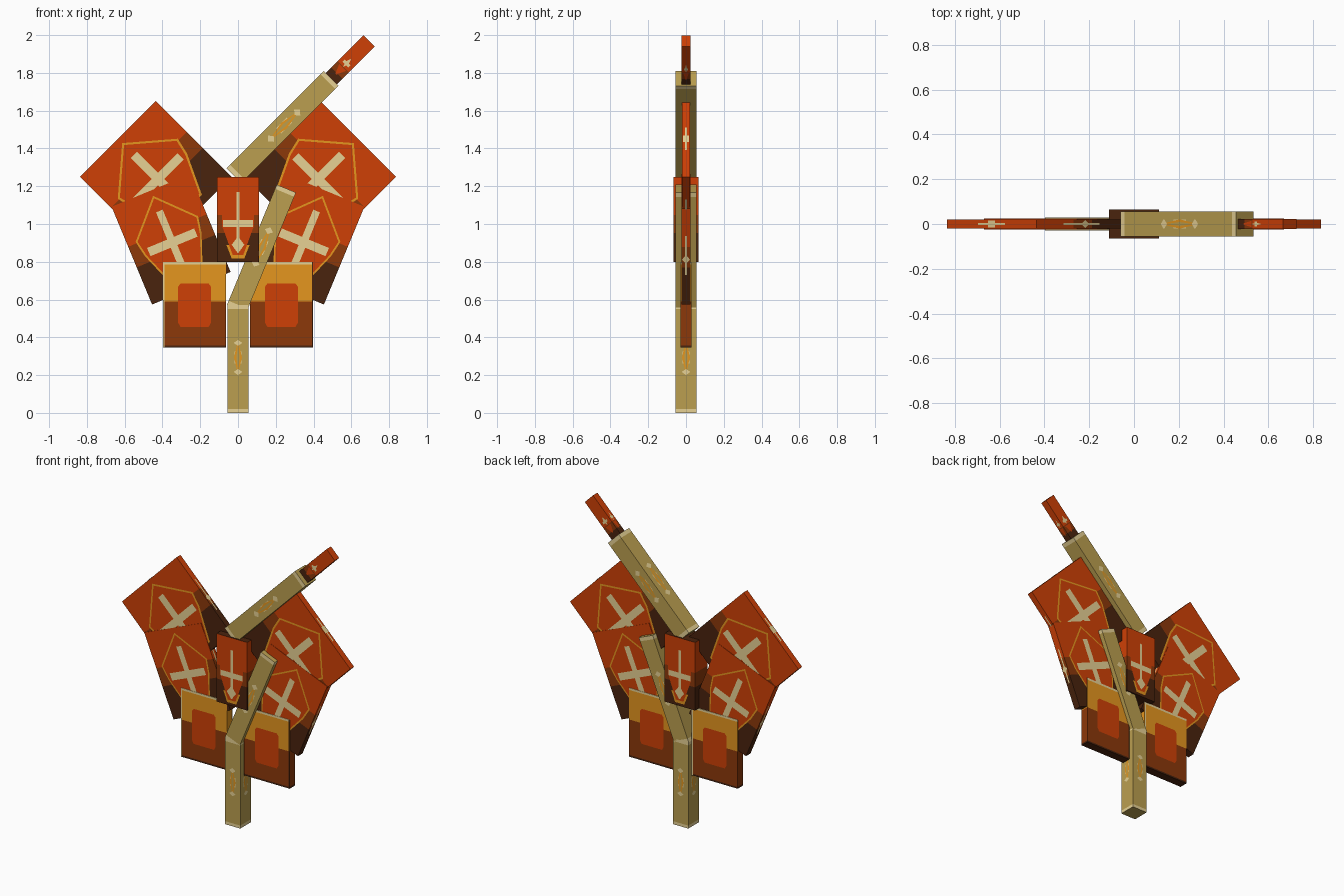
import bpy, bmesh, math
from mathutils import Matrix, Vector

if "Cube" in bpy.data.objects:
    bpy.data.objects.remove(bpy.data.objects["Cube"])


def srgb(h):
    c = [int(h[i:i + 2], 16) / 255 for i in (0, 2, 4)]
    return [x / 12.92 if x < .04045 else ((x + .055) / 1.055) ** 2.4 for x in c] + [1]


COLOURS = {"rust_orange": "CF4006", "brown": "8C380A", "dark_brown": "4A230D",
           "cream": "EAD496", "amber": "E5961F", "khaki": "BB9F50"}
NAMES = list(COLOURS)
MATS = []
for n, h in COLOURS.items():
    m = bpy.data.materials.new(n)
    m.diffuse_color = srgb(h)
    m.use_nodes = True
    m.node_tree.nodes["Principled BSDF"].inputs["Base Color"].default_value = m.diffuse_color
    MATS.append(m)

EPS = .0008  # height of one paint layer


def block(name, base, angle, w, h, t, bands, paint=(), edge_paint=(), end_paint=(), ends=None):
    """Box standing on base (x, z), tilted in the xz plane.
    bands: (upper end as a fraction of height, colour), from the bottom up.
    paint (front and back) and edge_paint (narrow sides): (colour, outline)
    in units of half width and height; end_paint: the same on the top end."""
    bm = bmesh.new()

    def ring(z):
        return [bm.verts.new((x * w / 2, y * t / 2, z))
                for x, y in ((-1, -1), (1, -1), (1, 1), (-1, 1))]

    def face(vs, colour):
        bm.faces.new(vs).material_index = NAMES.index(colour)

    low = ring(0)
    face(low[::-1], ends or bands[0][1])
    for top, colour in bands:
        high = ring(top * h)
        for i in range(4):
            j = (i + 1) % 4
            face((low[i], low[j], high[j], high[i]), colour)
        low = high
    face(low, ends or bands[-1][1])
    # painted shapes on the four sides
    for k in range(4):
        rot = Matrix.Rotation(k * math.pi / 2, 3, 'Z')
        a, b, shapes = (t, w, edge_paint) if k % 2 else (w, t, paint)
        for layer, (colour, pts) in enumerate(shapes, 1):
            face([bm.verts.new(rot @ Vector((u * a / 2, -b / 2 - layer * EPS, v * h)))
                  for u, v in pts], colour)
    for layer, (colour, pts) in enumerate(end_paint, 1):
        face([bm.verts.new((u * w / 2, v * t / 2, h + layer * EPS)) for u, v in pts], colour)
    me = bpy.data.meshes.new(name)
    bm.to_mesh(me)
    bm.free()
    for m in MATS:
        me.materials.append(m)
    ob = bpy.data.objects.new(name, me)
    ob.matrix_world = (Matrix.Translation((base[0], 0, base[1]))
                       @ Matrix.Rotation(math.radians(angle), 4, 'Y'))
    bpy.context.collection.objects.link(ob)


def rect(u, v0, v1, u0=None):
    u0 = -u if u0 is None else u0
    return [(u0, v0), (u, v0), (u, v1), (u0, v1)]


def diamond(u, v, dv):
    return [(0, v - dv), (u, v), (0, v + dv), (-u, v)]


def shield(s=1):
    half = [(.35, .1), (.68, .45), (.75, .6)]
    pts = half + [(0, .92)] + [(-u, v) for u, v in half[::-1]]
    return [(u * s, .5 + (v - .5) * s) for u, v in pts]


# Handle posts: khaki with cream end bands and a small ornament on every side
ornament = [("cream", rect(.36, .46, .57)), ("amber", diamond(.38, .515, .16)),
            ("khaki", diamond(.16, .515, .12)),
            ("cream", diamond(.42, .38, .028)), ("cream", diamond(.42, .65, .028))]
for name, base, angle, length in (("lower_post", (0, 0), 0, .57),
                                  ("middle_post", (-.008, .55), 22.5, .69),
                                  ("upper_post", (-.021, 1.256), 45, .728)):
    block(name, base, angle, .11, length, .11,
          [(.035, "cream"), (.965, "khaki"), (1, "cream")],
          ornament, ornament, ends="khaki")

# Tip at the end of the upper post
tip_paint = [("rust_orange", [(-.1, .2), (.1, .2), (.6, .36), (-.6, .36)]),
             ("cream", diamond(.25, .47, .1)), ("cream", rect(.5, .43, .48))]
block("tip", (.475, 1.75), 45, .085, .31, .046,
      [(.22, "dark_brown"), (.38, "brown"), (1, "rust_orange")], tip_paint, tip_paint)

# Wing panels with an outlined shield and a cross
field = [(.38, "dark_brown"), (.59, "brown"), (1, "rust_orange")]
crest = [("amber", shield(1.06)), ("rust_orange", shield()),
         ("cream", rect(.085, .19, .79)), ("cream", rect(.6, .428, .512))]
edge = [("cream", rect(.2, .3, .7)), ("cream", diamond(.9, .46, .045))]
end = [("cream", rect(.3, -.25, .25)), ("cream", rect(.08, -.8, .8))]
for side, s in (("left", -1), ("right", 1)):
    block(side + "_upper_wing", (s * .235, 1.05), s * 45, .566, .566, .04,
          field, crest, edge, end)
    block(side + "_lower_wing", (s * .247, .66), s * 22.5, .45, .56, .048,
          field, crest, edge, end)
    # square plate with a centre patch and a trim line on its left or right
    trim = ("cream", rect(-.95, 0, 1, -1)) if s < 0 else ("dark_brown", rect(1, 0, 1, .96))
    patch = [(-.44, .24), (.44, .24), (.52, .29), (.52, .71),
             (.44, .75), (-.44, .75), (-.52, .71), (-.52, .29)]
    block(side + "_plate", (s * .23, .345), 0, .335, .455, .056,
          [(.025, "dark_brown"), (.54, "brown"), (.97, "amber"), (1, "cream")],
          [("rust_orange", patch), trim])

# Centre block with a downward sword
block("centre_block", (0, .8), 0, .224, .45, .13,
      [(.34, "dark_brown"), (.55, "brown"), (1, "rust_orange")],
      [("amber", [(.3, .04), (.55, .2), (-.55, .2), (-.3, .04)]),
       ("rust_orange", [(.25, .08), (.75, .42), (.75, .7),
                        (-.75, .7), (-.75, .42), (-.25, .08)]),
       ("cream", rect(.08, .12, .82)), ("cream", rect(.72, .41, .49)),
       ("cream", diamond(.3, .2, .1))], ends="dark_brown")
